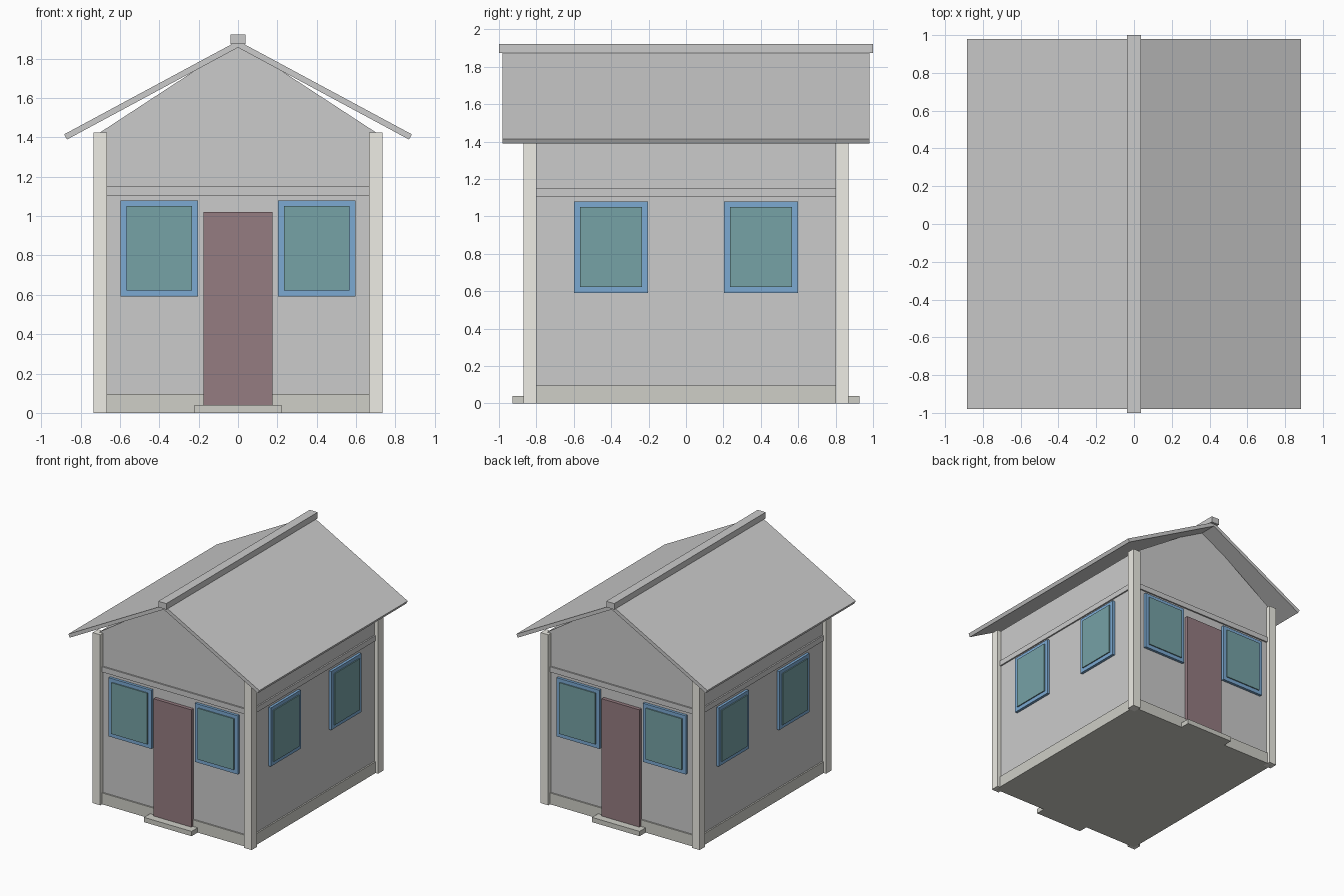
import bpy
import bmesh
from math import atan2, cos, sin

if "Cube" in bpy.data.objects:
    bpy.data.objects.remove(bpy.data.objects["Cube"])


def material(name, rgb):
    m = bpy.data.materials.new(name)
    m.diffuse_color = (*rgb, 1)
    m.use_nodes = True
    m.node_tree.nodes["Principled BSDF"].inputs["Base Color"].default_value = m.diffuse_color
    return m


cream = material("cream_paint", (0.85, 0.84, 0.78))
stone = material("stone", (0.62, 0.62, 0.57))
blue = material("blue_paint", (0.2, 0.4, 0.65))
glass = material("glass", (0.18, 0.36, 0.38))
wood = material("door_wood", (0.3, 0.2, 0.22))


def finish(name, bm, mat=None):
    bmesh.ops.recalc_face_normals(bm, faces=bm.faces)
    mesh = bpy.data.meshes.new(name)
    bm.to_mesh(mesh)
    bm.free()
    if mat:
        mesh.materials.append(mat)
    ob = bpy.data.objects.new(name, mesh)
    bpy.context.collection.objects.link(ob)
    return ob


def prism(name, profile, y0, y1, mat=None):
    """Extrude an x-z profile from y0 to y1."""
    bm = bmesh.new()
    face = bm.faces.new([bm.verts.new((x, y0, z)) for x, z in profile])
    ext = bmesh.ops.extrude_face_region(bm, geom=[face])
    verts = [v for v in ext["geom"] if isinstance(v, bmesh.types.BMVert)]
    bmesh.ops.translate(bm, verts=verts, vec=(0, y1 - y0, 0))
    return finish(name, bm, mat)


def box(name, x, y, z, mat=None):
    """Box from (min, max) pairs."""
    x, y, z = sorted(x), sorted(y), sorted(z)
    return prism(name, [(x[0], z[0]), (x[1], z[0]), (x[1], z[1]), (x[0], z[1])],
                 y[0], y[1], mat)


WX, WY = 0.70, 0.835      # outer wall faces
TX, TY = WX + 0.012, WY + 0.012

# Walls with gables
prism("walls", [(-WX, 0.05), (WX, 0.05), (WX, 1.425), (0, 1.882), (-WX, 1.425)], -WY, WY)

# Plinth and trim band around the house
box("plinth", (-TX, TX), (-TY, TY), (0, 0.095), stone)
box("trim_band", (-TX, TX), (-TY, TY), (1.105, 1.15))

# Corner posts
for sx in (-1, 1):
    for sy in (-1, 1):
        box("corner_post", (sx * 0.665, sx * 0.735), (sy * 0.80, sy * 0.87), (0, 1.425), cream)

# Roof slabs and ridge cap
angle = atan2(1.89 - 1.415, 0.883)
t = 0.03
for s, side in ((-1, "left"), (1, "right")):
    prism("roof_" + side,
          [(0, 1.89), (s * 0.883, 1.415),
           (s * (0.883 - t * sin(angle)), 1.415 - t * cos(angle)),
           (0, 1.89 - t / cos(angle))], -0.98, 0.98)
box("ridge_cap", (-0.037, 0.037), (-1, 1), (1.873, 1.923))

# Doors, steps and windows on both ends; windows on both long sides
for s in (-1, 1):
    box("door", (-0.175, 0.175), (s * 0.82, s * 0.865), (0.04, 1.02), wood)
    box("door_step", (-0.22, 0.22), (s * TY, s * 0.927), (0, 0.04), stone)
    for c in (-0.4, 0.4):
        fr, pn = (c - 0.198, c + 0.198), (c - 0.166, c + 0.166)
        fz, pz = (0.59, 1.08), (0.622, 1.05)
        box("end_window_frame", fr, (s * 0.82, s * 0.857), fz, blue)
        box("end_window_pane", pn, (s * 0.82, s * 0.866), pz, glass)
        box("side_window_frame", (s * 0.68, s * 0.722), fr, fz, blue)
        box("side_window_pane", (s * 0.68, s * 0.731), pn, pz, glass)
